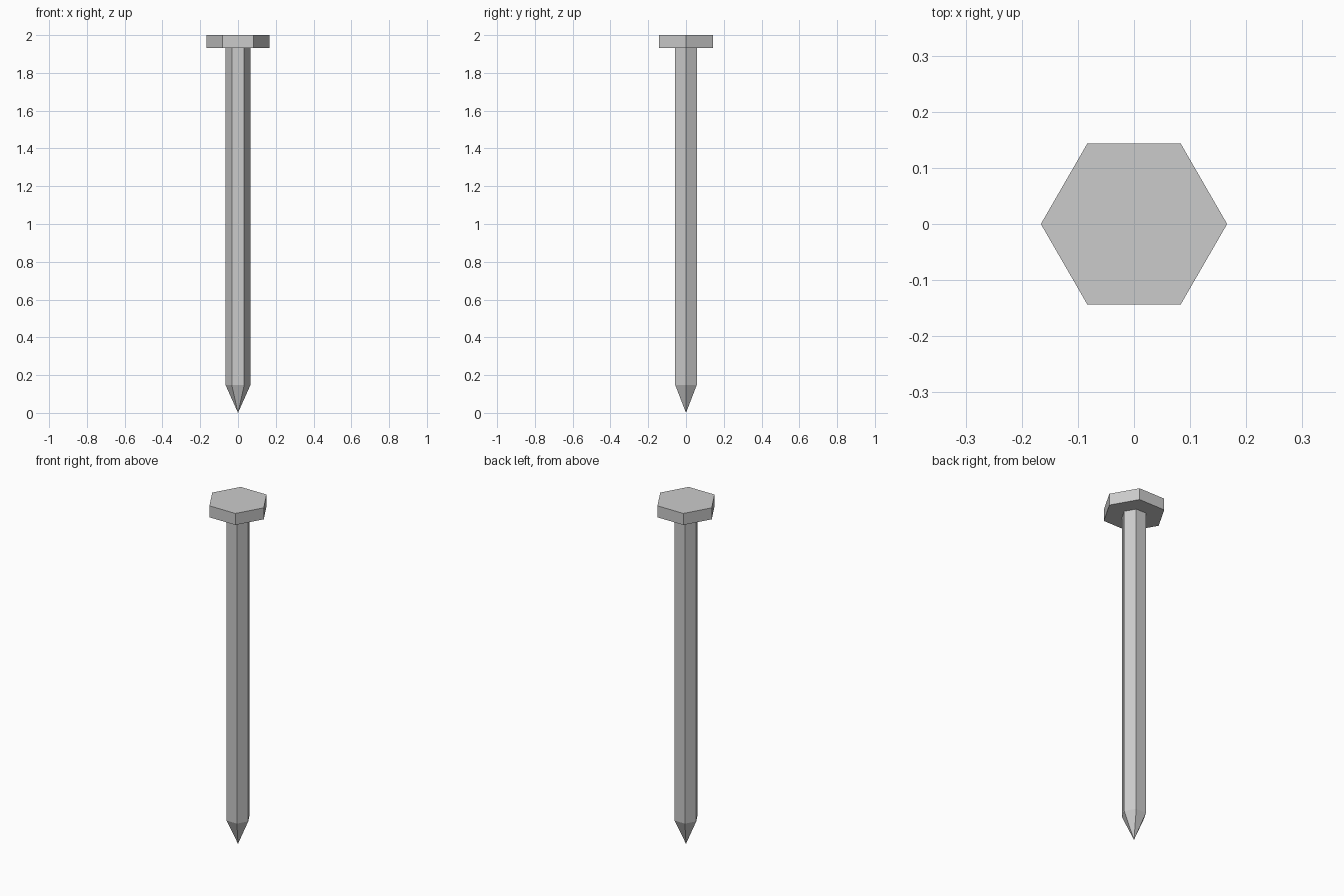
import bpy
import bmesh
from math import cos, sin, pi

if "Cube" in bpy.data.objects:
    bpy.data.objects.remove(bpy.data.objects["Cube"])

SIDES = 6


def lathe(name, profile):
    """Turn a (radius, z) profile into a closed flat-faced solid; radius 0 makes a point."""
    bm = bmesh.new()
    rings = []
    for r, z in profile:
        count = SIDES if r else 1
        rings.append([bm.verts.new((r * cos(2 * pi * i / SIDES), r * sin(2 * pi * i / SIDES), z))
                      for i in range(count)])
    for low, high in zip(rings, rings[1:]):
        for i in range(SIDES):
            j = (i + 1) % SIDES
            if len(low) == 1:
                bm.faces.new((low[0], high[j], high[i]))
            else:
                bm.faces.new((low[i], low[j], high[j], high[i]))
    bm.faces.new(rings[-1])
    bmesh.ops.recalc_face_normals(bm, faces=bm.faces)
    mesh = bpy.data.meshes.new(name)
    bm.to_mesh(mesh)
    bm.free()
    obj = bpy.data.objects.new(name, mesh)
    bpy.context.collection.objects.link(obj)
    return obj


# Hexagonal nail: pointed tip, long shaft, wide flat head
lathe("nail", [(0, 0), (0.066, 0.148), (0.066, 1.933), (0.166, 1.933), (0.166, 2.0)])
